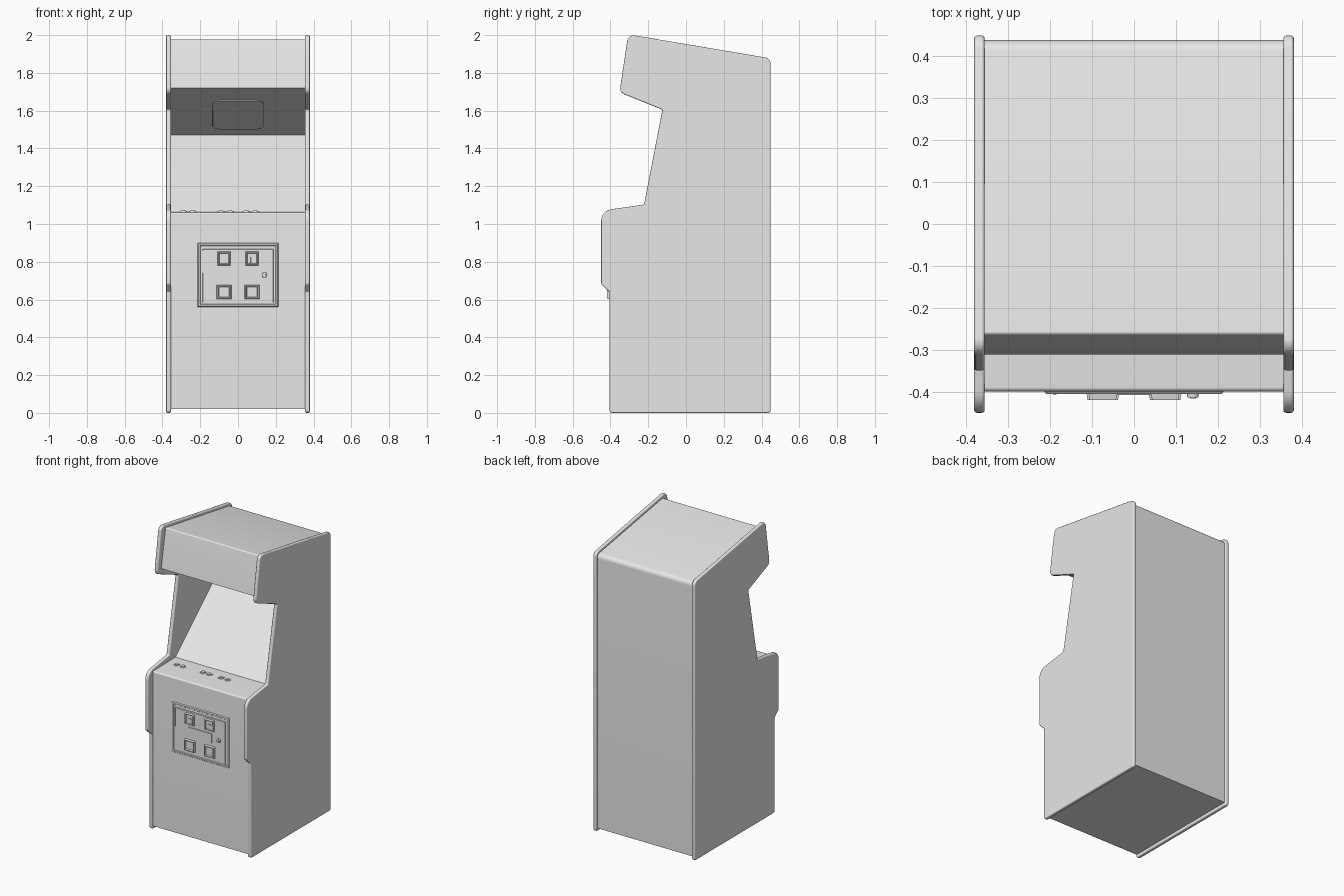
import bpy, bmesh, math
from mathutils import Vector

if "Cube" in bpy.data.objects:
    bpy.data.objects.remove(bpy.data.objects["Cube"])

grey = bpy.data.materials.new("plain_grey")
grey.diffuse_color = (0.8, 0.8, 0.8, 1)
grey.use_nodes = True
grey.node_tree.nodes["Principled BSDF"].inputs["Base Color"].default_value = grey.diffuse_color


def finish(name, bm, bevel=0, segments=2):
    """Turn a bmesh into a shaded object, optionally with a rounded edge."""
    bmesh.ops.recalc_face_normals(bm, faces=bm.faces)
    mesh = bpy.data.meshes.new(name)
    bm.to_mesh(mesh)
    bm.free()
    mesh.materials.append(grey)
    ob = bpy.data.objects.new(name, mesh)
    bpy.context.collection.objects.link(ob)
    bpy.ops.object.select_all(action='DESELECT')
    ob.select_set(True)
    bpy.context.view_layer.objects.active = ob
    bpy.ops.object.shade_smooth_by_angle(angle=math.radians(35))
    if bevel:
        mod = ob.modifiers.new("round_edge", 'BEVEL')
        mod.width, mod.segments = bevel, segments
        mod.limit_method, mod.angle_limit = 'ANGLE', math.radians(50)
        mod.harden_normals = True
    return ob


def rounded(corners, steps=6):
    """Replace each (a, b, radius) corner with a short arc."""
    pts = []
    for i, (a, b, r) in enumerate(corners):
        p = Vector((a, b))
        if r == 0:
            pts.append(p)
            continue
        d0 = (Vector(corners[i - 1][:2]) - p).normalized()
        d1 = (Vector(corners[(i + 1) % len(corners)][:2]) - p).normalized()
        half = d0.angle(d1) / 2
        centre = p + (d0 + d1).normalized() * (r / math.sin(half))
        start = p + d0 * (r / math.tan(half)) - centre
        end = p + d1 * (r / math.tan(half)) - centre
        for k in range(steps + 1):
            pts.append(centre + start.lerp(end, k / steps).normalized() * r)
    return pts


def extrude_side(name, pts, x0, x1, bevel=0, segments=3):
    """Extrude a (y, z) outline along x."""
    bm = bmesh.new()
    face = bm.faces.new([bm.verts.new((x0, y, z)) for y, z in pts])
    ext = bmesh.ops.extrude_face_region(bm, geom=[face])
    moved = [v for v in ext["geom"] if isinstance(v, bmesh.types.BMVert)]
    bmesh.ops.translate(bm, verts=moved, vec=(x1 - x0, 0, 0))
    return finish(name, bm, bevel, segments)


def plate(name, x, z, w, h, back, front, taper=0.0, rim=0.0, sink=0.0):
    """Front-facing plate with sloped sides and an optional sunken middle."""
    bm = bmesh.new()
    ring = [(-1, -1), (1, -1), (1, 1), (-1, 1)]
    b = [bm.verts.new((x + i * w / 2, back, z + j * h / 2)) for i, j in ring]
    f = [bm.verts.new((x + i * (w / 2 - taper), front, z + j * (h / 2 - taper)))
         for i, j in ring]
    bm.faces.new(b)
    for k in range(4):
        n = (k + 1) % 4
        bm.faces.new((b[k], b[n], f[n], f[k]))
    top = bm.faces.new(f)
    if rim:
        bmesh.ops.recalc_face_normals(bm, faces=bm.faces)
        bmesh.ops.inset_region(bm, faces=[top], thickness=rim)
        bmesh.ops.inset_region(bm, faces=[top], thickness=0.004)
        bmesh.ops.translate(bm, verts=top.verts, vec=(0, sink, 0))
    return finish(name, bm)


def disc(name, loc, radius, depth, rot_x=0.0):
    bm = bmesh.new()
    bmesh.ops.create_cone(bm, cap_ends=True, segments=20, radius1=radius,
                          radius2=radius * 0.88, depth=depth)
    ob = finish(name, bm)
    ob.location, ob.rotation_euler.x = loc, rot_x
    return ob


# Side panels with rounded edge trim
side = rounded([(-0.405, 0, .015), (0.448, 0, .015), (0.448, 1.877, .035),
                (-0.306, 2.004, .035), (-0.352, 1.697, .035),
                (-0.125, 1.605, .008), (-0.222, 1.103, .008),
                (-0.449, 1.070, .06), (-0.449, 0.682, .02), (-0.405, 0.640, .01)])
extrude_side("left_side_panel", side, -0.38, -0.355, 0.007)
extrude_side("right_side_panel", side, 0.355, 0.38, 0.007)

# Cabinet body: front, control deck, reclined screen, speaker panel, marquee, top, back
FRONT = -0.398
body = rounded([(FRONT, 0.02, 0), (0.437, 0.02, 0), (0.437, 1.862, .03),
                (-0.263, 1.978, .008), (-0.31, 1.72, 0), (0.30, 1.47, 0),
                (-0.16, 1.066, 0), (FRONT, 1.062, .01)])
extrude_side("cabinet_body", body, -0.36, 0.36)

# Speaker grille on the sloped panel under the marquee
bm = bmesh.new()
outline = rounded([(sx * 0.135, sy * 0.20, .045)
                   for sx, sy in ((-1, -1), (1, -1), (1, 1), (-1, 1))])
face = bm.faces.new([bm.verts.new((x, y, -0.005)) for x, y in outline])
ext = bmesh.ops.extrude_face_region(bm, geom=[face])
bmesh.ops.translate(bm, vec=(0, 0, 0.01),
                    verts=[v for v in ext["geom"] if isinstance(v, bmesh.types.BMVert)])
grille = finish("speaker_grille", bm, 0.003)
grille.location = (0, 0.032, 1.58)
grille.rotation_euler.x = -math.atan2(0.25, 0.61)

# Three pairs of control buttons
for i, cx in enumerate((-0.265, -0.067, 0.067)):
    for j, dx in enumerate((-0.024, 0.024)):
        loc = (cx + dx, -0.24, 1.064)
        disc(f"button_ring_{i}_{j}", loc, 0.021, 0.008)
        disc(f"button_cap_{i}_{j}", loc, 0.014, 0.014)

# Coin door: outer frame, door, hinge, price plate and lock
plate("coin_door_frame", 0, 0.73, 0.43, 0.34, FRONT + .002, FRONT - 0.006,
      taper=0.006, rim=0.012, sink=0.004)
plate("coin_door", 0, 0.725, 0.378, 0.286, FRONT + .002, FRONT - 0.006, taper=0.003)
plate("door_hinge", -0.188, 0.80, 0.008, 0.12, FRONT, FRONT - 0.009, taper=0.001)
plate("price_plate", 0, 0.73, 0.18, 0.068, FRONT, FRONT - 0.009, taper=0.003)
disc("door_lock", (0.14, FRONT - 0.006, 0.73), 0.015, 0.016, math.pi / 2)
disc("lock_core", (0.14, FRONT - 0.009, 0.73), 0.008, 0.016, math.pi / 2)

# Coin slots above, coin return pockets below
for tag, x in (("left", -0.074), ("right", 0.074)):
    plate(f"{tag}_coin_slot", x, 0.818, 0.07, 0.076, FRONT, FRONT - 0.02,
          taper=0.004, rim=0.006, sink=0.008)
    plate(f"{tag}_reject_button", x + 0.009, 0.808, 0.034, 0.036,
          FRONT, FRONT - 0.018, taper=0.002)
    plate(f"{tag}_coin_return", x, 0.64, 0.08, 0.078, FRONT, FRONT - 0.02,
          taper=0.004, rim=0.008, sink=0.010)
